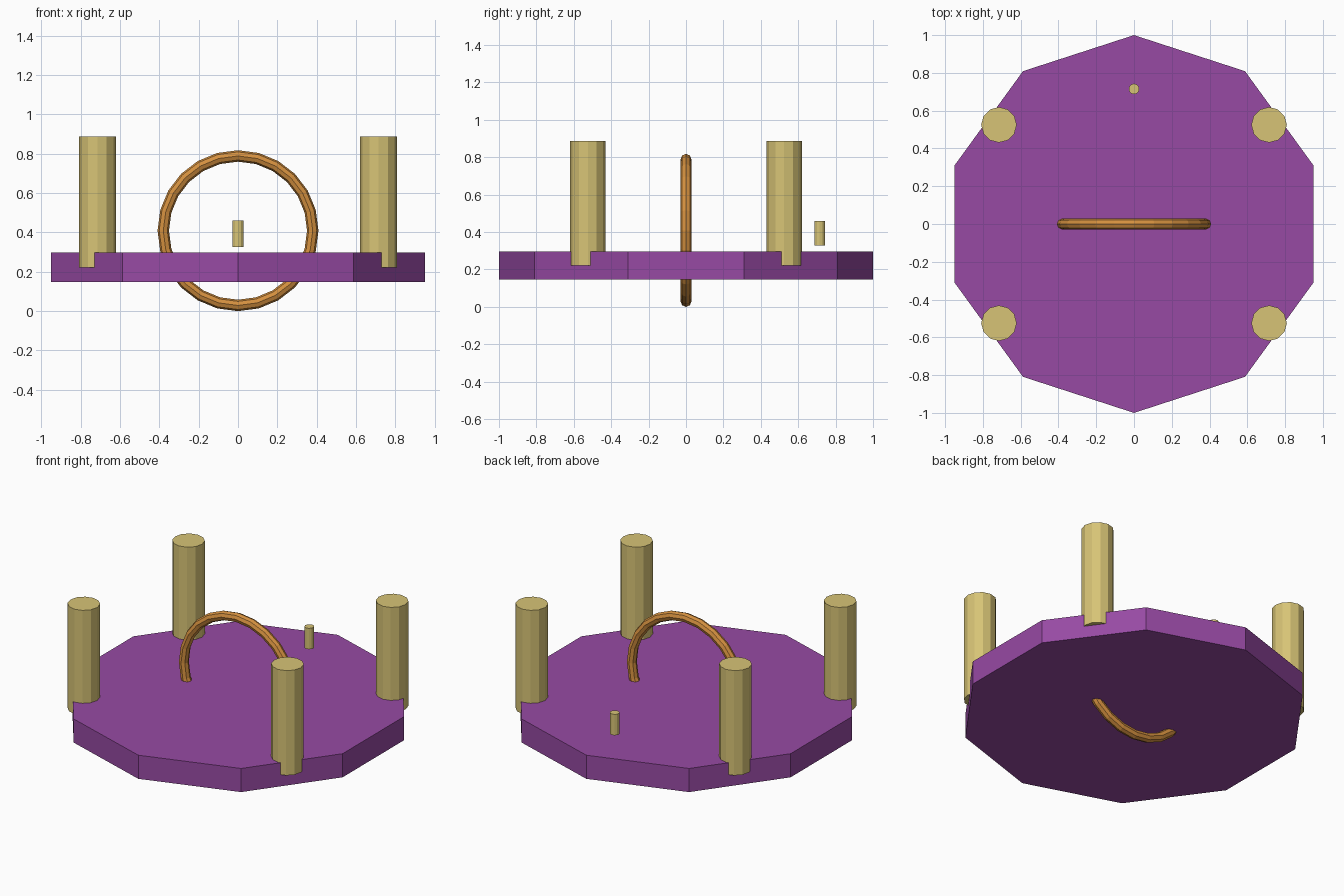
import bpy, math

if "Cube" in bpy.data.objects:
    bpy.data.objects.remove(bpy.data.objects["Cube"])


def material(name, rgb):
    m = bpy.data.materials.new(name)
    m.diffuse_color = (*rgb, 1.0)
    m.use_nodes = True
    m.node_tree.nodes["Principled BSDF"].inputs["Base Color"].default_value = m.diffuse_color
    return m


purple = material("purple", (0.31, 0.068, 0.37))
tan = material("tan", (0.68, 0.55, 0.18))
bronze = material("bronze", (0.66, 0.28, 0.05))


def cylinder(name, sides, radius, x, y, z0, z1, mat):
    bpy.ops.mesh.primitive_cylinder_add(vertices=sides, radius=radius, depth=z1 - z0,
                                        location=(x, y, (z0 + z1) / 2))
    ob = bpy.context.object
    ob.name = name
    ob.data.materials.append(mat)
    return ob


# ten-sided base plate
cylinder("base_plate", 10, 1.0, 0, 0, 0.147, 0.297, purple)

# four posts set into the rim
for sx, side in ((-1, "left"), (1, "right")):
    for sy, end in ((-1, "front"), (1, "back")):
        cylinder(f"{end}_{side}_post", 12, 0.094, sx * 0.715, sy * 0.525, 0.222, 0.887, tan)

# small floating peg at the back
cylinder("small_peg", 12, 0.028, 0, 0.715, 0.327, 0.46, tan)

# upright ring passing through the plate
bpy.ops.mesh.primitive_torus_add(major_segments=24, minor_segments=8,
                                 major_radius=0.38, minor_radius=0.029,
                                 location=(0, 0, 0.409), rotation=(math.pi / 2, 0, 0))
ring = bpy.context.object
ring.name = "ring"
ring.data.materials.append(bronze)
